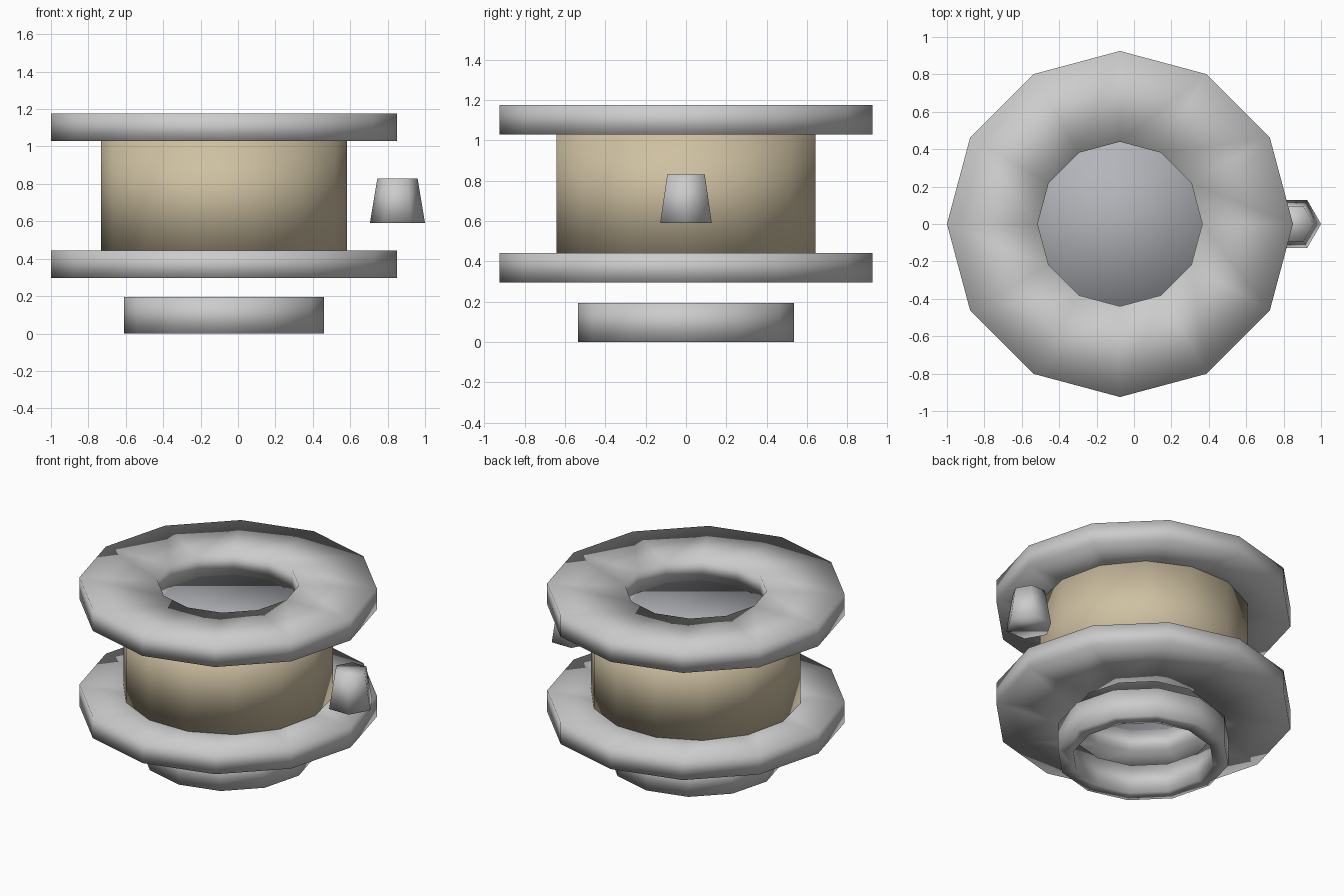
import bpy, bmesh
from math import cos, sin, tau

if "Cube" in bpy.data.objects:
    bpy.data.objects.remove(bpy.data.objects["Cube"])

AXIS_X = -0.075  # spool axis; the handle sticks out to +x


def lathe(name, profile, sides, x, closed, mat_fn=None):
    """Spin an (r, z) profile; closed profiles make rings, open ones get capped."""
    bm = bmesh.new()
    rings = [[bm.verts.new((x + r * cos(tau * i / sides), r * sin(tau * i / sides), z))
              for i in range(sides)] for r, z in profile]
    spans = list(zip(rings, rings[1:]))
    if closed:
        spans.append((rings[-1], rings[0]))
    for a, b in spans:
        for i in range(sides):
            j = (i + 1) % sides
            bm.faces.new((a[i], a[j], b[j], b[i]))
    if not closed:
        for cap in (rings[0], rings[-1]):
            bm.faces.new(cap).material_index = 1
    bmesh.ops.recalc_face_normals(bm, faces=bm.faces)
    for f in bm.faces:
        f.smooth = True
    me = bpy.data.meshes.new(name)
    bm.to_mesh(me)
    bm.free()
    ob = bpy.data.objects.new(name, me)
    bpy.context.collection.objects.link(ob)
    return ob


def square_ring(name, r_in, r_out, z0, z1):
    return lathe(name, [(r_in, z0), (r_out, z0), (r_out, z1), (r_in, z1)], 12, AXIS_X, True)


# Base ring and the two flanges
square_ring("base_ring", 0.44, 0.535, 0.0, 0.195)
square_ring("lower_flange", 0.44, 0.925, 0.296, 0.443)
square_ring("upper_flange", 0.44, 0.925, 1.029, 1.175)

# Wound core: tan sides, grey ends
core = lathe("wound_core", [(0.658, 0.443), (0.658, 1.029)], 14, AXIS_X, False)
tan = bpy.data.materials.new("tan_winding")
tan.diffuse_color = (0.62, 0.53, 0.36, 1)
tan.use_nodes = True
tan.node_tree.nodes["Principled BSDF"].inputs["Base Color"].default_value = tan.diffuse_color
core.data.materials.append(tan)
core.data.materials.append(None)
grey = bpy.data.materials.new("grey_end")
grey.diffuse_color = (0.45, 0.46, 0.49, 1)
grey.use_nodes = True
grey.node_tree.nodes["Principled BSDF"].inputs["Base Color"].default_value = grey.diffuse_color
core.data.materials[1] = grey

# Tapered side handle
lathe("side_knob", [(0.1475, 0.59), (0.1075, 0.83)], 6, 0.8525, False)
